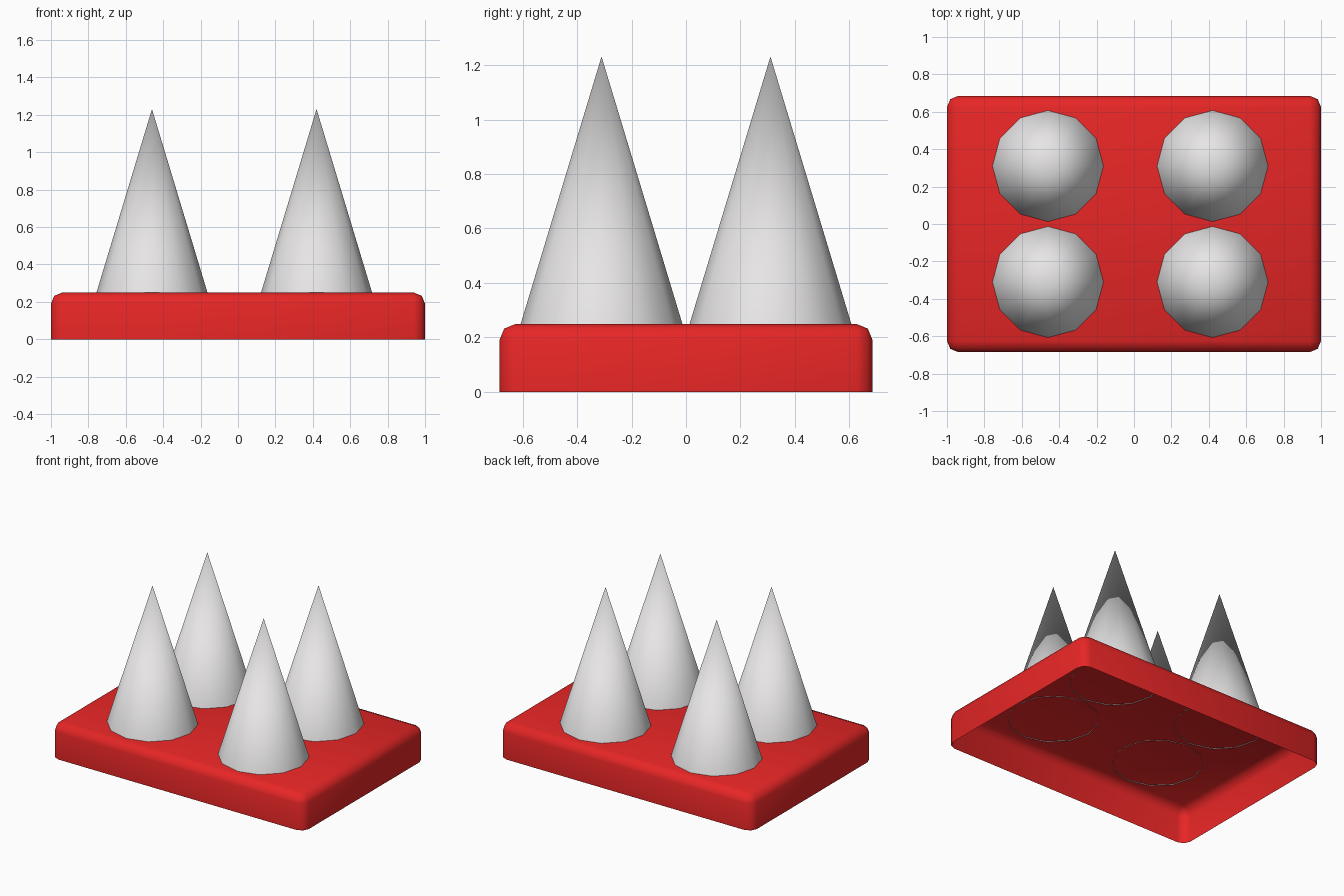
import bpy, bmesh
from mathutils import Matrix

if "Cube" in bpy.data.objects:
    bpy.data.objects.remove(bpy.data.objects["Cube"])

def material(name, rgb):
    m = bpy.data.materials.new(name)
    m.diffuse_color = (*rgb, 1)
    m.use_nodes = True
    m.node_tree.nodes["Principled BSDF"].inputs["Base Color"].default_value = m.diffuse_color
    return m

red = material("red", (0.8, 0.019, 0.019))
grey = material("light grey", (0.8, 0.785, 0.785))

def finish(name, bm, mat):
    for f in bm.faces:
        f.smooth = True
    me = bpy.data.meshes.new(name)
    bm.to_mesh(me)
    bm.free()
    me.materials.append(mat)
    ob = bpy.data.objects.new(name, me)
    bpy.context.collection.objects.link(ob)
    return ob

# Base plate: rounded box, open underneath
bm = bmesh.new()
bmesh.ops.create_cube(bm, size=1, matrix=Matrix.Translation((0, 0, 0.125)) @ Matrix.Diagonal((2, 1.37, 0.25, 1)))
bottom = [f for f in bm.faces if f.normal.z < -0.5]
bmesh.ops.delete(bm, geom=bottom, context='FACES_ONLY')
rounded = [e for e in bm.edges if max(v.co.z for v in e.verts) > 0.2]
bmesh.ops.bevel(bm, geom=rounded, offset=0.06, segments=2, profile=0.5, affect='EDGES')
finish("base_plate", bm, red)

# Four smooth spikes with an open underside resting on the plate
for x in (-0.46, 0.42):
    for y in (-0.31, 0.31):
        bm = bmesh.new()
        bmesh.ops.create_cone(bm, cap_ends=False, segments=12, radius1=0.298, radius2=0, depth=0.985,
                              matrix=Matrix.Translation((0, 0, 0.4925)))
        bmesh.ops.remove_doubles(bm, verts=bm.verts, dist=0.001)
        spike = finish("spike", bm, grey)
        spike.location = (x, y, 0.246)
